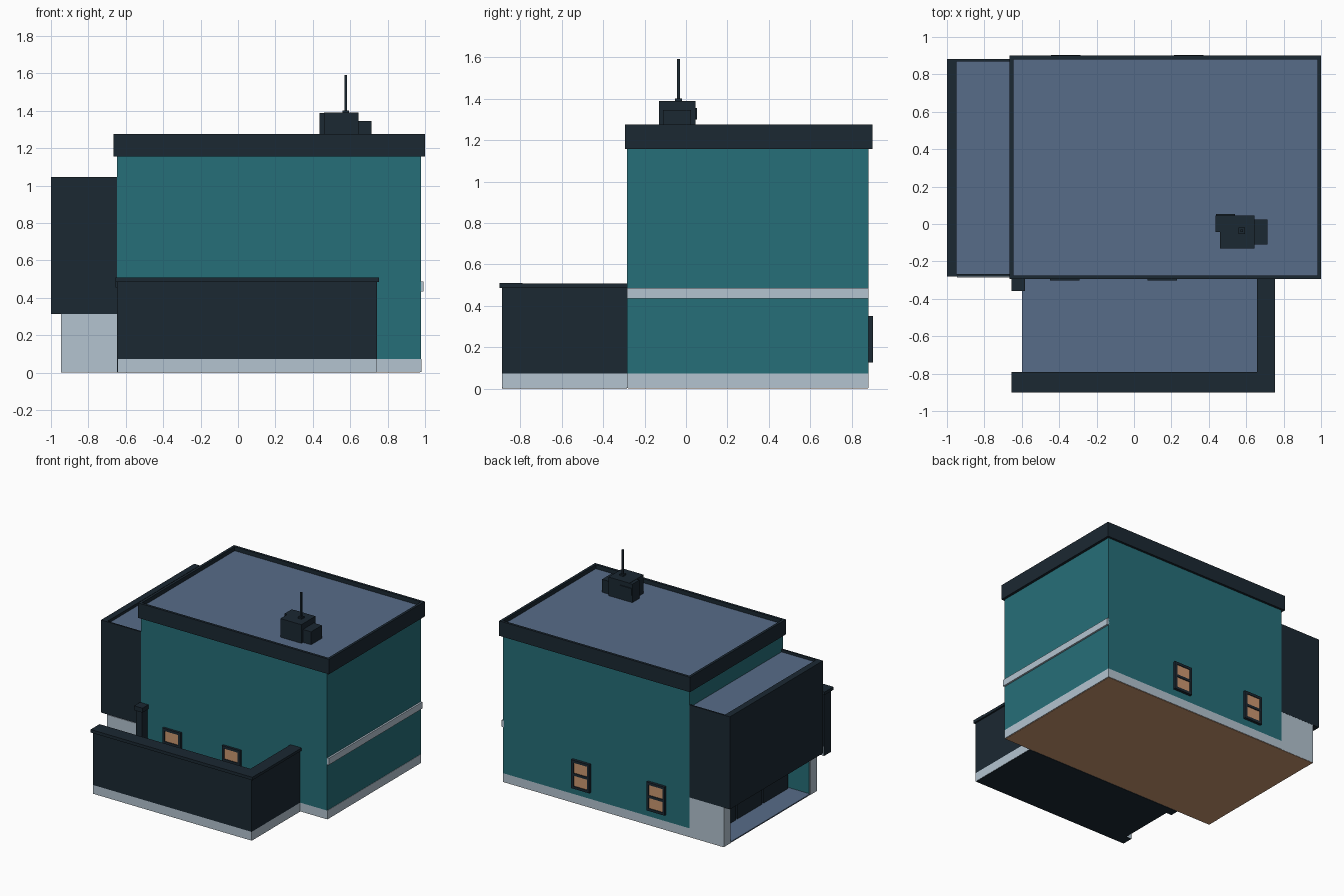
import bpy, bmesh

if "Cube" in bpy.data.objects:
    bpy.data.objects.remove(bpy.data.objects["Cube"])


def material(name, rgb):
    lin = [((c / 255 + 0.055) / 1.055) ** 2.4 for c in rgb]
    m = bpy.data.materials.new(name)
    m.diffuse_color = (*lin, 1)
    m.use_nodes = True
    m.node_tree.nodes["Principled BSDF"].inputs["Base Color"].default_value = m.diffuse_color
    return m


TEAL = material("teal_wall", (38, 110, 120))
DARK = material("dark_trim", (27, 40, 50))
GREY = material("pale_grey", (180, 196, 208))
ROOF = material("slate_blue", (87, 108, 136))
TAN = material("warm_tan", (204, 152, 113))


def mesh_object(name, bm, mat):
    me = bpy.data.meshes.new(name)
    bm.to_mesh(me)
    bm.free()
    me.materials.append(mat)
    ob = bpy.data.objects.new(name, me)
    bpy.context.collection.objects.link(ob)
    return ob


def box(name, x, y, z, mat):
    bm = bmesh.new()
    bmesh.ops.create_cube(bm, size=1)
    for v in bm.verts:
        for i, r in enumerate((x, y, z)):
            v.co[i] = r[0] if v.co[i] < 0 else r[1]
    return mesh_object(name, bm, mat)


def rim(name, x, y, z, tx, ty, mat):
    """Walls round a rectangle; tx = (left, right) thickness, ty = front and back."""
    box(name + "_front", x, (y[0], y[0] + ty), z, mat)
    box(name + "_back", x, (y[1] - ty, y[1]), z, mat)
    inner = (y[0] + ty, y[1] - ty)
    if tx[0]:
        box(name + "_left", (x[0], x[0] + tx[0]), inner, z, mat)
    if tx[1]:
        box(name + "_right", (x[1] - tx[1], x[1]), inner, z, mat)


# Main block: tan underside, plinth, walls, side band
MY = (-0.285, 0.882)
box("underside", (-0.942, 0.974), (-0.28, 0.878), (0, 0.006), TAN)
box("main_plinth", (-0.646, 0.98), MY, (0.003, 0.072), GREY)
box("main_walls", (-0.646, 0.978), MY, (0.072, 1.17), TEAL)
box("side_band", (0.97, 0.992), MY, (0.435, 0.487), GREY)

# Main roof and parapet
rim("parapet", (-0.665, 1.0), (-0.295, 0.90), (1.157, 1.275), (0.02, 0.02), 0.02, DARK)
box("main_roof", (-0.65, 0.985), (-0.28, 0.885), (1.165, 1.243), ROOF)

# Overhanging upper side block with its own roof
OY = (-0.28, 0.881)
box("overhang_block", (-1.0, -0.646), OY, (0.315, 1.02), DARK)
rim("overhang_parapet", (-1.0, -0.646), OY, (1.02, 1.045), (0.05, 0), 0.012, DARK)
box("overhang_roof", (-0.95, -0.646), (-0.268, 0.869), (1.015, 1.024), ROOF)

# Recessed porch beneath the overhang
box("porch_floor", (-0.946, -0.65), (-0.2, 0.795), (0.004, 0.012), ROOF)
for name, y, lining in (("front", (-0.285, -0.2), (-0.2, -0.195)), ("back", (0.795, 0.88), (0.79, 0.795))):
    box("porch_wall_" + name, (-0.946, -0.646), y, (0.002, 0.315), GREY)
    box("porch_lining_" + name, (-0.936, -0.65), lining, (0.012, 0.315), TEAL)
box("porch_inner_wall", (-0.75, -0.646), (-0.195, 0.79), (0.01, 0.315), TEAL)
for i in range(3):
    y0 = -0.18 + i * 0.325
    box(f"porch_door_{i}", (-0.765, -0.75), (y0, y0 + 0.305), (0.012, 0.29), DARK)

# Front terrace: floor, plinth, walls, copings
box("terrace_underside", (-0.598, 0.7), (-0.85, -0.285), (0, 0.008), DARK)
box("terrace_floor", (-0.598, 0.674), (-0.81, -0.285), (0.008, 0.07), ROOF)
box("terrace_front_plinth", (-0.642, 0.742), (-0.89, -0.8), (0.003, 0.072), GREY)
box("terrace_side_plinth", (0.674, 0.742), (-0.8, -0.285), (0.003, 0.072), GREY)
box("terrace_front_base", (-0.644, 0.74), (-0.885, -0.8), (0, 0.003), DARK)
box("terrace_side_base", (0.676, 0.74), (-0.8, -0.287), (0, 0.003), DARK)
box("terrace_front_wall", (-0.642, 0.742), (-0.89, -0.8), (0.072, 0.49), DARK)
box("terrace_side_wall", (0.674, 0.742), (-0.8, -0.285), (0.072, 0.49), DARK)
box("terrace_end_cap", (-0.646, -0.64), (-0.888, -0.8), (0.0, 0.49), DARK)
box("front_coping", (-0.656, 0.755), (-0.9, -0.79), (0.486, 0.51), DARK)
box("side_coping", (0.658, 0.755), (-0.79, -0.285), (0.486, 0.507), DARK)

# Gate post against the house
box("gate_post", (-0.646, -0.592), (-0.35, -0.285), (0.0, 0.46), DARK)
box("gate_post_cap", (-0.656, -0.583), (-0.358, -0.285), (0.455, 0.49), DARK)


# Windows: frame with two warm panes, on the front and back walls
def window(name, cx, wall_y, out, depth):
    def span(a, b):
        return tuple(sorted((wall_y + out * a, wall_y + out * b)))
    hw, z0, z1 = 0.079, 0.125, 0.35
    f, mid = 0.02, 0.238
    d = span(-0.005, depth)
    for s in (-1, 1):
        xs = sorted((cx + s * hw, cx + s * (hw - f)))
        box(name + "_jamb", xs, d, (z0, z1), DARK)
    inner = (cx - hw + f, cx + hw - f)
    for zr in ((z0, z0 + f), (mid - 0.01, mid + 0.01), (z1 - f, z1)):
        box(name + "_rail", inner, d, zr, DARK)
    box(name + "_pane", inner, span(depth - 0.013, depth - 0.006), (z0 + f, z1 - f), TAN)


window("front_window_left", -0.37, -0.285, -1, 0.018)
window("front_window_right", 0.15, -0.285, -1, 0.018)
window("back_window_left", -0.366, 0.882, 1, 0.021)
window("back_window_right", 0.292, 0.882, 1, 0.021)

# Rooftop unit with side boxes, vent and aerial
box("roof_unit", (0.461, 0.644), (-0.13, 0.046), (1.24, 1.39), DARK)
box("roof_unit_left", (0.436, 0.461), (-0.042, 0.046), (1.24, 1.388), DARK)
box("roof_unit_right", (0.644, 0.715), (-0.11, 0.025), (1.24, 1.345), DARK)
box("roof_unit_vent", (0.438, 0.54), (0.046, 0.053), (1.3, 1.355), DARK)
box("aerial_collar", (0.56, 0.594), (-0.054, -0.02), (1.385, 1.402), DARK)
box("aerial", (0.57, 0.584), (-0.044, -0.03), (1.39, 1.592), DARK)
